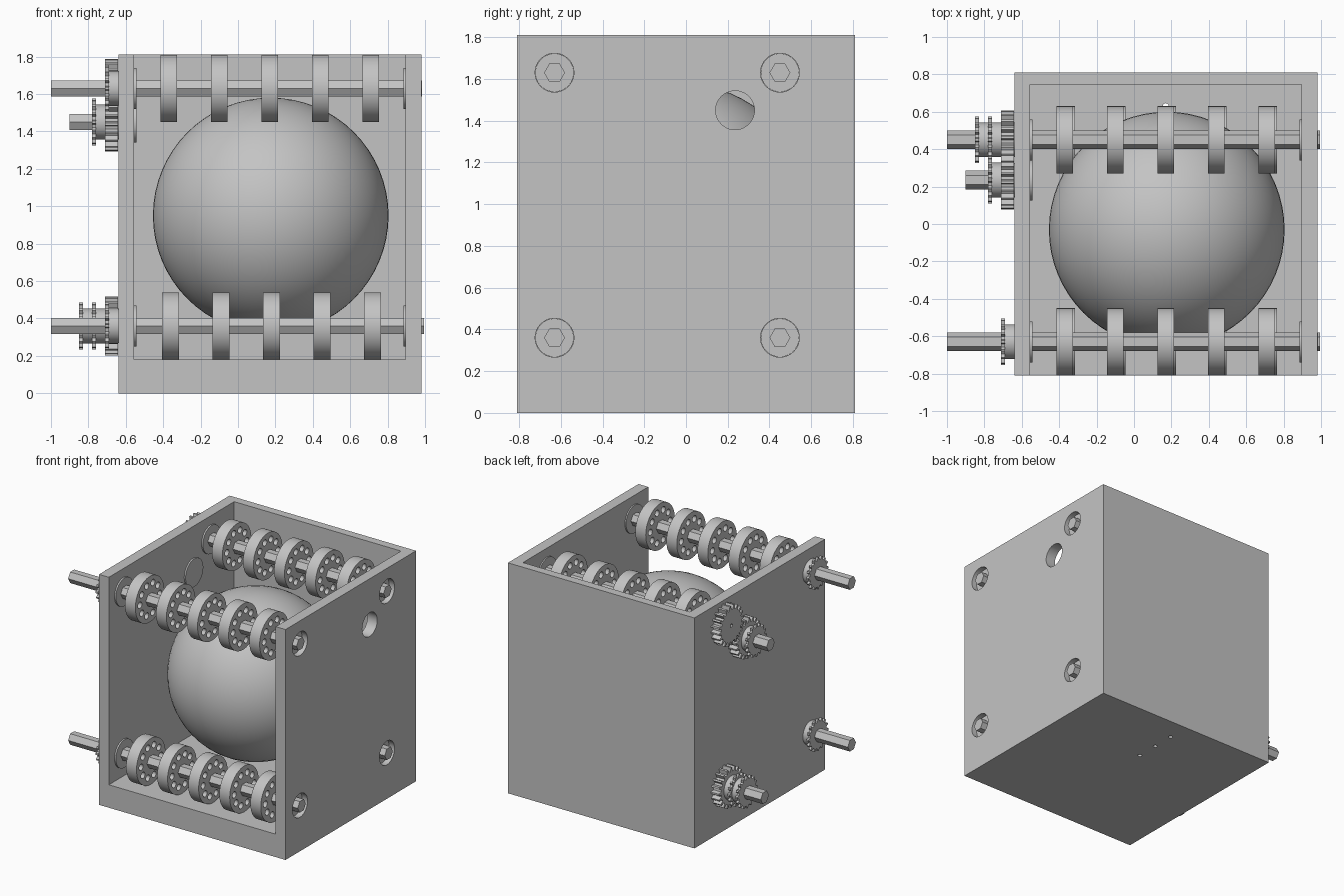
import bpy, bmesh
from math import pi, cos, sin, atan2
from mathutils import Vector, Matrix

if "Cube" in bpy.data.objects:
    bpy.data.objects.remove(bpy.data.objects["Cube"])

grey = bpy.data.materials.new("light grey")
grey.use_nodes = True
COLOUR = (0.55, 0.55, 0.55, 1)
grey.diffuse_color = COLOUR
grey.node_tree.nodes["Principled BSDF"].inputs["Base Color"].default_value = COLOUR


def finish(name, bm, smooth=True):
    mesh = bpy.data.meshes.new(name)
    bmesh.ops.recalc_face_normals(bm, faces=bm.faces)
    bm.to_mesh(mesh)
    bm.free()
    mesh.materials.append(grey)
    obj = bpy.data.objects.new(name, mesh)
    bpy.context.collection.objects.link(obj)
    if smooth:
        bpy.ops.object.select_all(action="DESELECT")
        obj.select_set(True)
        bpy.context.view_layer.objects.active = obj
        bpy.ops.object.shade_smooth_by_angle(angle=pi / 6)
    return obj


def ring(radius, centre=(0, 0), sides=40):
    return [(centre[0] + radius * cos(2 * pi * i / sides),
             centre[1] + radius * sin(2 * pi * i / sides)) for i in range(sides)]


def rect(u0, v0, u1, v1):
    return [(u0, v0), (u1, v0), (u1, v1), (u0, v1)]


def toothed(outer, root, teeth, phase=0.0):
    """Outline with trapezoid teeth; one tooth points along the phase angle."""
    pts = []
    for i in range(teeth):
        for part, r in ((-0.3, root), (-0.13, outer), (0.13, outer), (0.3, root)):
            a = phase + 2 * pi * (i + part) / teeth
            pts.append((r * cos(a), r * sin(a)))
    return pts


def prism(name, loops, lo, hi, centre=(0, 0), axis="x"):
    """Extrude outlines (first is the edge, the rest are holes) from lo to hi."""
    bm = bmesh.new()
    for loop in loops:
        verts = [bm.verts.new((u + centre[0], v + centre[1], lo)) for u, v in loop]
        for a, b in zip(verts, verts[1:] + verts[:1]):
            bm.edges.new((a, b))
    bmesh.ops.triangle_fill(bm, edges=bm.edges[:], use_beauty=True, normal=(0, 0, 1))
    new = bmesh.ops.extrude_face_region(bm, geom=bm.faces[:], use_keep_orig=True)["geom"]
    bmesh.ops.translate(bm, vec=(0, 0, hi - lo),
                        verts=[g for g in new if isinstance(g, bmesh.types.BMVert)])
    if axis == "x":  # outline plane becomes y-z
        turn = Matrix(((0, 0, 1, 0), (1, 0, 0, 0), (0, 1, 0, 0), (0, 0, 0, 1)))
        bmesh.ops.transform(bm, matrix=turn, verts=bm.verts)
    return finish(name, bm)


# Shaft positions in y, z
FRONT, BACK, LOW, HIGH = -0.63, 0.45, 0.36, 1.63
IDLER = (0.235, 1.45)
shafts = {"lower_front": (FRONT, LOW), "lower_back": (BACK, LOW),
          "upper_front": (FRONT, HIGH), "upper_back": (BACK, HIGH)}
BORE = 0.093

# Open box: two drilled side walls, back wall, floor with drain holes
bores = [ring(BORE, c) for c in [*shafts.values(), IDLER]]
side = rect(-0.81, 0, 0.81, 1.81)
prism("right_side_wall", [side] + bores, -0.64, -0.555)
prism("left_side_wall", [side] + bores, 0.895, 0.98)
prism("back_wall", [rect(-0.555, 0.745, 0.895, 0.81)], 0, 1.81, axis="z")
drains = [ring(0.016, (0.17, y), 16) for y in (0.27, 0.45, 0.63)]
prism("floor", [rect(-0.555, -0.81, 0.895, 0.745)] + drains, 0, 0.18, axis="z")

# Ball
bm = bmesh.new()
bmesh.ops.create_uvsphere(bm, u_segments=64, v_segments=32, radius=0.63)
bmesh.ops.translate(bm, vec=(0.175, -0.03, 0.95), verts=bm.verts)
finish("ball", bm)


def bearing(name, centre, flange_at, body):
    prism(name + "_flange", [ring(0.11)], *flange_at, centre)
    prism(name + "_body", [ring(BORE - 0.001)], *body, centre)


def sprocket(name, x, centre):
    prism(name, [toothed(0.125, 0.105, 16)], x - 0.01, x + 0.01, centre)


# Shafts with bearings and five drilled rollers each
hexagon = ring(0.05, sides=6)
wheel = [ring(0.18, sides=56)] + [
    ring(0.025, (0.123 * cos(2 * pi * i / 10), 0.123 * sin(2 * pi * i / 10)), 16)
    for i in range(10)]
for name, c in shafts.items():
    start = -0.68 if name == "upper_back" else -1.0
    end = 0.995 if c[1] == LOW else 0.985
    prism(name + "_shaft", [hexagon], start, end, c)
    bearing(name + "_right_bearing", c, (-0.556, -0.543), (-0.645, -0.55))
    bearing(name + "_left_bearing", c, (0.885, 0.896), (0.89, 0.935))
    for i in range(5):
        x = (-0.36 if c[1] == LOW else -0.37) + 0.27 * i
        prism(f"{name}_wheel_{i + 1}", wheel, x - 0.045, x + 0.045, c)

# Idler shaft, carried by the right wall only
prism("idler_shaft", [hexagon], -0.9, -0.55, IDLER)
bearing("idler_bearing", IDLER, (-0.556, -0.543), (-0.645, -0.55))

# Meshing gears, phased so a tooth sits in a gap
TEETH = 20
line = atan2(HIGH - IDLER[1], BACK - IDLER[0])
for name, c, phase in (("idler", IDLER, line),
                       ("upper_back", shafts["upper_back"], line + pi + pi / TEETH),
                       ("lower_back", shafts["lower_back"], 0)):
    outline = [toothed(0.157, 0.126, TEETH, phase)]
    if name == "upper_back":
        outline.append(ring(0.014, sides=12))
    prism(name + "_gear", outline, -0.71, -0.641, c)

# Chain sprockets and their hubs
for name, c, hub_end, spots in (
        ("idler", IDLER, -0.78, [-0.77]),
        ("lower_back", shafts["lower_back"], -0.85, [-0.84, -0.77]),
        ("lower_front", shafts["lower_front"], -0.705, [-0.7]),
        ("upper_front", shafts["upper_front"], -0.705, [-0.7])):
    prism(name + "_hub", [ring(0.093)], hub_end, -0.641, c)
    for i, x in enumerate(spots):
        sprocket(f"{name}_sprocket_{i + 1}", x, c)
